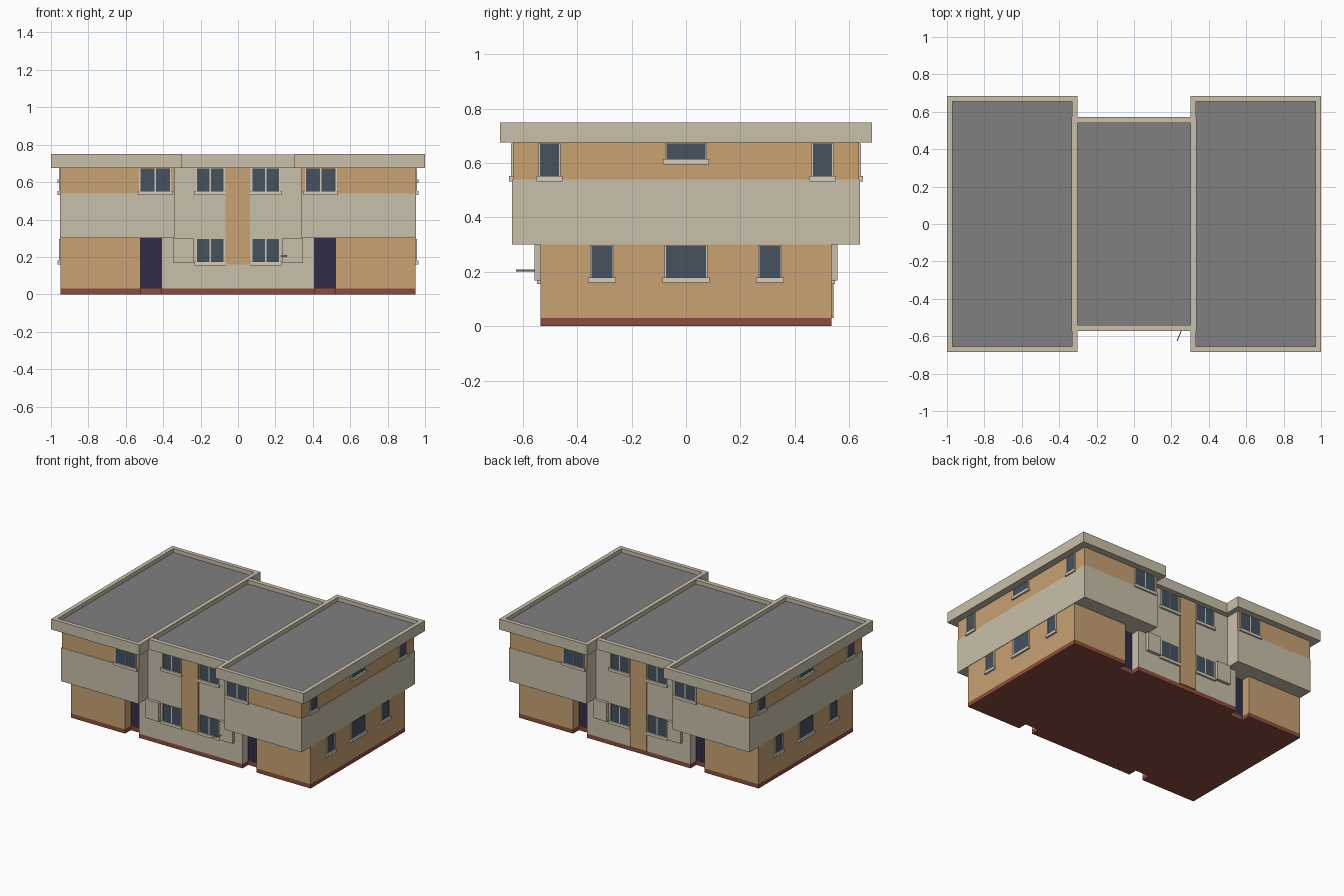
import bpy, bmesh, math
from mathutils import Vector

if "Cube" in bpy.data.objects:
    bpy.data.objects.remove(bpy.data.objects["Cube"])


def mat(name, c):
    m = bpy.data.materials.new(name)
    m.diffuse_color = (*c, 1)
    m.use_nodes = True
    m.node_tree.nodes["Principled BSDF"].inputs["Base Color"].default_value = m.diffuse_color
    return m


TAN = mat("tan render", (0.58, 0.36, 0.17))
CREAM = mat("cream render", (0.59, 0.53, 0.40))
ROOF = mat("grey roofing", (0.215, 0.215, 0.215))
NAVY = mat("navy door", (0.030, 0.027, 0.065))
GLASS = mat("slate glass", (0.058, 0.085, 0.115))
BRICK = mat("red brick", (0.26, 0.075, 0.045))
TRIM = mat("pale sill", (0.68, 0.62, 0.50))


def finish(name, bm, mats):
    bmesh.ops.recalc_face_normals(bm, faces=bm.faces)
    me = bpy.data.meshes.new(name)
    bm.to_mesh(me)
    bm.free()
    for m in mats:
        me.materials.append(m)
    ob = bpy.data.objects.new(name, me)
    bpy.context.collection.objects.link(ob)
    return ob


def add_box(bm, lo, hi, mi=0):
    a = [min(p, q) for p, q in zip(lo, hi)]
    b = [max(p, q) for p, q in zip(lo, hi)]
    vs = bmesh.ops.create_cube(bm, size=1)["verts"]
    for v in vs:
        v.co = Vector([a[i] if v.co[i] < 0 else b[i] for i in range(3)])
    fs = {f for v in vs for f in v.link_faces}
    for f in fs:
        f.material_index = mi
    return fs


def box(name, lo, hi, m):
    bm = bmesh.new()
    add_box(bm, lo, hi)
    return finish(name, bm, [m])


def prism(name, pts, z0, z1, mats, rule=None):
    bm = bmesh.new()
    f = bm.faces.new([bm.verts.new((x, y, z0)) for x, y in pts])
    r = bmesh.ops.extrude_face_region(bm, geom=[f])
    for v in r["geom"]:
        if isinstance(v, bmesh.types.BMVert):
            v.co.z = z1
    bmesh.ops.recalc_face_normals(bm, faces=bm.faces)
    if rule:
        for f in bm.faces:
            f.material_index = rule(f.calc_center_median())
    return finish(name, bm, mats)


# Ground floor outline with four door recesses
D, N = 0.535, 0.47
edge = [(-0.95, D), (-0.52, D), (-0.52, N), (-0.41, N), (-0.41, D),
        (0.41, D), (0.41, N), (0.52, N), (0.52, D), (0.95, D)]
outline = edge + [(-x, -y) for x, y in edge]


def ground_rule(c):
    if abs(abs(c.y) - N) < 0.005:
        return 2                       # recess back is the door
    return 1 if abs(c.x) < 0.42 else 0


prism("brick_plinth", outline, 0, 0.03, [BRICK])
prism("ground_floor", outline, 0.03, 0.302, [TAN, CREAM, NAVY], ground_rule)

# Upper storeys
box("centre_upper_wall", (-0.345, -D, 0.30), (0.345, D, 0.68), CREAM)
for s, side in ((-1, "left"), (1, "right")):
    box(side + "_overhang_band", (s * 0.34, -0.64, 0.30), (s * 0.953, 0.64, 0.54), CREAM)
    bm = bmesh.new()
    for f in add_box(bm, (s * 0.34, -0.637, 0.54), (s * 0.95, 0.637, 0.68)):
        if abs(f.calc_center_median().x) < 0.35:
            f.material_index = 1
    finish(side + "_upper_wall", bm, [TAN, CREAM])


# Roof slabs with sunken grey tops inside a parapet
def roof(name, x0, x1, y, ztop, rim, round_corners=False):
    bm = bmesh.new()
    add_box(bm, (x0, -y, 0.675), (x1, y, ztop))
    bm.normal_update()
    top = max(bm.faces, key=lambda f: f.calc_center_median().z)
    bmesh.ops.inset_region(bm, faces=[top], thickness=rim)
    inner = bmesh.ops.extrude_face_region(bm, geom=[top])["geom"]
    bmesh.ops.delete(bm, geom=[top], context='FACES_ONLY')
    for g in inner:
        if isinstance(g, bmesh.types.BMVert):
            g.co.z -= 0.028
        elif isinstance(g, bmesh.types.BMFace):
            g.material_index = 1
    finish(name, bm, [CREAM, ROOF])


roof("left_roof", -1.0, -0.303, 0.685, 0.75, 0.042)
roof("right_roof", 0.303, 1.0, 0.685, 0.75, 0.042)
roof("centre_roof", -0.333, 0.333, 0.573, 0.748, 0.045)


# Window: glass plate, thin bars and a projecting sill.
# axis 'x' places it on a side wall, 'y' on a front or back wall.
def window(name, axis, s, wall, a0, a1, z0, z1, bars=0):
    bm = bmesh.new()

    def put(u0, u1, v0, v1, depth, mi):
        n0, n1 = s * (wall - 0.01), s * (wall + depth)
        if axis == 'x':
            add_box(bm, (n0, u0, v0), (n1, u1, v1), mi)
        else:
            add_box(bm, (u0, n0, v0), (u1, n1, v1), mi)

    put(a0, a1, z0, z1, 0.003, 0)
    for e in (a0, a1):
        put(e - 0.003, e + 0.003, z0, z1, 0.006, 1)
    for i in range(bars):
        m = a0 + (a1 - a0) * (i + 1) / (bars + 1)
        put(m - 0.003, m + 0.003, z0, z1, 0.006, 1)
    put(a0 - 0.01, a1 + 0.01, z0 - 0.02, z0, 0.014, 1)
    finish(name, bm, [GLASS, TRIM])


for s, side in ((-1, "left"), (1, "right")):
    for y0, y1, z0, z1 in ((-0.54, -0.465, 0.552, 0.672), (-0.075, 0.075, 0.615, 0.672),
                           (0.465, 0.54, 0.552, 0.672), (-0.35, -0.268, 0.18, 0.296),
                           (-0.077, 0.077, 0.18, 0.296), (0.268, 0.35, 0.18, 0.296)):
        window(side + "_side_window", 'x', s, 0.95, y0, y1, z0, z1)

for s, face in ((-1, "front"), (1, "back")):
    for m in (-1, 1):
        def span(a, b):
            return sorted((m * a, m * b))
        window(face + "_wing_window", 'y', s, 0.637, *span(0.36, 0.525), 0.552, 0.672, 1)
        window(face + "_centre_upper_window", 'y', s, D, *span(0.075, 0.222), 0.552, 0.672, 1)
        window(face + "_centre_lower_window", 'y', s, D, *span(0.075, 0.222), 0.175, 0.296, 1)
        # Small projecting box beside each lower window
        box(face + "_wall_box", (m * 0.238, s * 0.5, 0.168), (m * 0.347, s * 0.557, 0.302), CREAM)
    # Vertical tan strip up the middle
    box(face + "_centre_strip", (-0.067, s * 0.5, 0.16 if s < 0 else 0.03),
        (0.065, s * (D + 0.008), 0.68), TAN)

# Thin rod sticking out of the front wall box
p, q = Vector((0.262, -0.55, 0.205)), Vector((0.23, -0.625, 0.205))
bm = bmesh.new()
bmesh.ops.create_cone(bm, cap_ends=True, segments=6, radius1=0.003, radius2=0.003,
                      depth=(q - p).length)
rod = finish("front_rod", bm, [CREAM])
rod.location = (p + q) / 2
rod.rotation_euler = (q - p).to_track_quat('Z', 'Y').to_euler()
